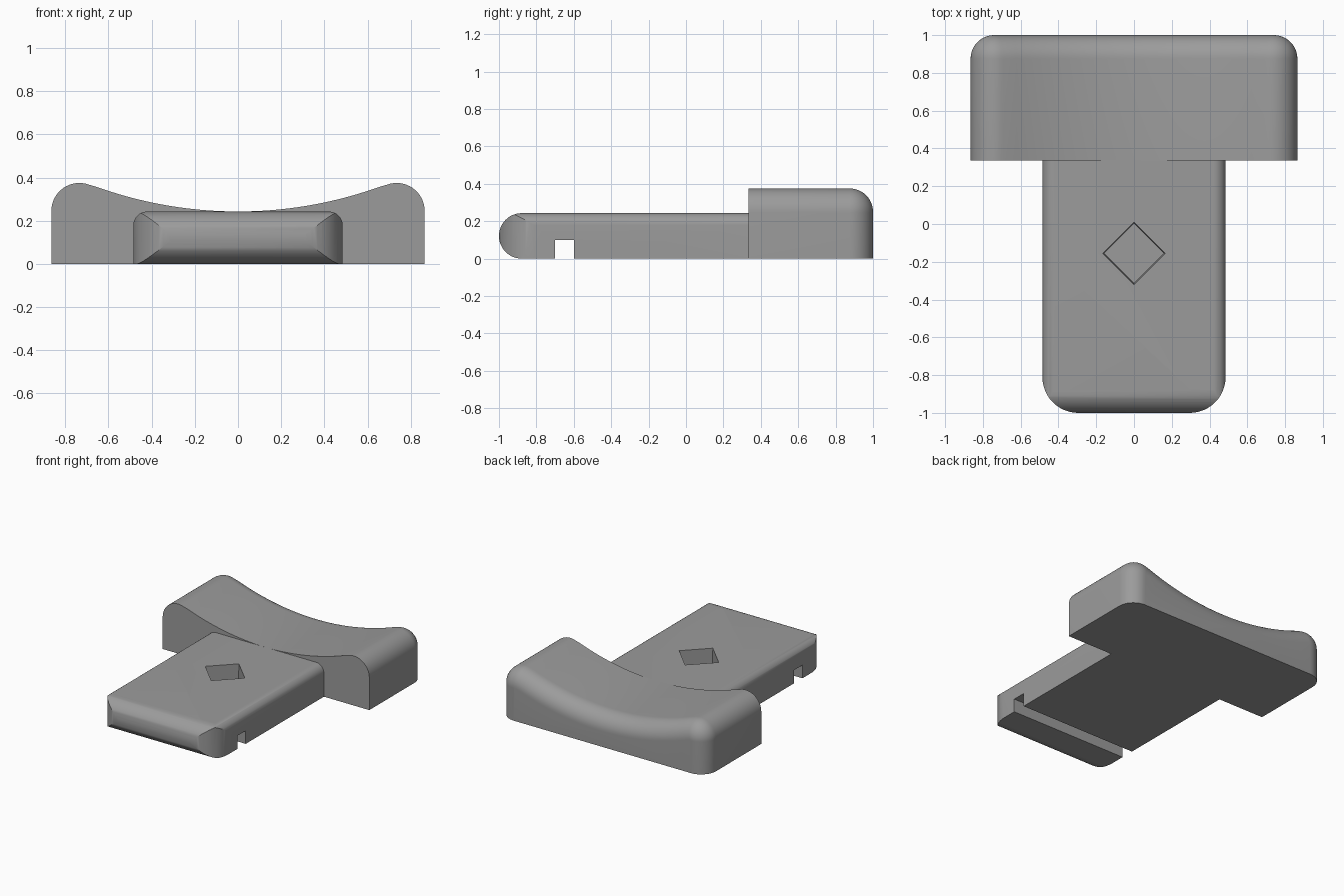
import bpy, bmesh, math
from mathutils import Vector

if "Cube" in bpy.data.objects:
    bpy.data.objects.remove(bpy.data.objects["Cube"])

grey = bpy.data.materials.new("plain grey")
grey.diffuse_color = (0.33, 0.33, 0.33, 1)
grey.use_nodes = True
grey.node_tree.nodes["Principled BSDF"].inputs["Base Color"].default_value = grey.diffuse_color


def arc(cx, cy, r, a0, a1, n=12):
    """Points on an arc, angles in degrees."""
    return [(cx + r * math.cos(math.radians(a0 + (a1 - a0) * i / n)),
             cy + r * math.sin(math.radians(a0 + (a1 - a0) * i / n))) for i in range(n + 1)]


def loft(name, rings):
    """Closed solid through rings with equal point counts."""
    bm = bmesh.new()
    loops = [[bm.verts.new(p) for p in ring] for ring in rings]
    n = len(loops[0])
    for a, b in zip(loops, loops[1:]):
        for i in range(n):
            j = (i + 1) % n
            bm.faces.new((a[i], a[j], b[j], b[i]))
    bm.faces.new(loops[0])
    bm.faces.new(loops[-1])
    bmesh.ops.recalc_face_normals(bm, faces=bm.faces)
    mesh = bpy.data.meshes.new(name)
    bm.to_mesh(mesh)
    bm.free()
    mesh.materials.append(grey)
    ob = bpy.data.objects.new(name, mesh)
    bpy.context.collection.objects.link(ob)
    return ob


def combine(ob, tool, operation):
    """Apply a boolean and discard the tool."""
    mod = ob.modifiers.new("cut", 'BOOLEAN')
    mod.object, mod.operation, mod.solver = tool, operation, 'EXACT'
    bpy.context.view_layer.objects.active = ob
    bpy.ops.object.modifier_apply(modifier=mod.name)
    bpy.data.objects.remove(tool)


def smooth(ob):
    bpy.ops.object.select_all(action='DESELECT')
    ob.select_set(True)
    bpy.context.view_layer.objects.active = ob
    bpy.ops.object.shade_smooth_by_angle(angle=math.radians(28))


W, TOP, JOIN = 0.485, 0.243, 0.335

# Slab: side profile with a fully rounded front end
h = TOP / 2
side = arc(-1 + h, h, h, 90, 270, 24) + [(JOIN, 0), (JOIN, TOP)]
slab = loft("slab", [[(x, y, z) for y, z in side] for x in (-W, W)])

# Slab plan outline with rounded front corners
R = 0.19
plan = arc(-W + R, -1 + R, R, 180, 270) + arc(W - R, -1 + R, R, 270, 360) + [(W, 1), (-W, 1)]
combine(slab, loft("plan_tool", [[(x, y, z) for x, y in plan] for z in (-0.1, 0.4)]), 'INTERSECT')

# Slab cross-section with rounded top side edges
r = 0.065
section = [(-W, -0.2), (W, -0.2)] + arc(W - r, TOP - r, r, 0, 90) + arc(-W + r, TOP - r, r, 90, 180)
combine(slab, loft("section_tool", [[(x, y, z) for x, z in section] for y in (-1.2, 1)]), 'INTERSECT')

# Slot across the underside
slot = [(-0.7, -0.1), (-0.6, -0.1), (-0.6, 0.1), (-0.7, 0.1)]
combine(slab, loft("slot_tool", [[(x, y, z) for y, z in slot] for x in (-1, 1)]), 'DIFFERENCE')

# Diamond-shaped pocket, slightly tapered
pocket = [[(s * cx, -0.155 + s * cy, z) for cx, cy in ((1, 0), (0, 1), (-1, 0), (0, -1))]
          for s, z in ((0.16, 0.05), (0.167, 0.3))]
combine(slab, loft("pocket_tool", pocket), 'DIFFERENCE')
smooth(slab)

# Crossbar: saddle-shaped profile, inset progressively for the rounded back
HW, CR, SADDLE = 0.865, 0.13, 1.938
CX, CZ = HW - CR, 0.245


def saddle_profile(d):
    c = CR - d
    tilt = math.degrees(math.atan2(CX, TOP + SADDLE - CZ))
    right = arc(CX, CZ, c, 0, 90 + tilt, 16)
    dip = arc(0, TOP + SADDLE, SADDLE + d, 270 + tilt, 270 - tilt, 40)[1:-1]
    left = [(-x, z) for x, z in reversed(right)]
    return [(-HW + d, 0), (HW - d, 0)] + right + dip + left


F = 0.125
rings = [(JOIN, 0)] + [(1 - F + F * math.sin(math.pi / 2 * i / 12),
                        F - F * math.cos(math.pi / 2 * i / 12)) for i in range(13)]
crossbar = loft("crossbar", [[(x, y, z) for x, z in saddle_profile(d)] for y, d in rings])
smooth(crossbar)
